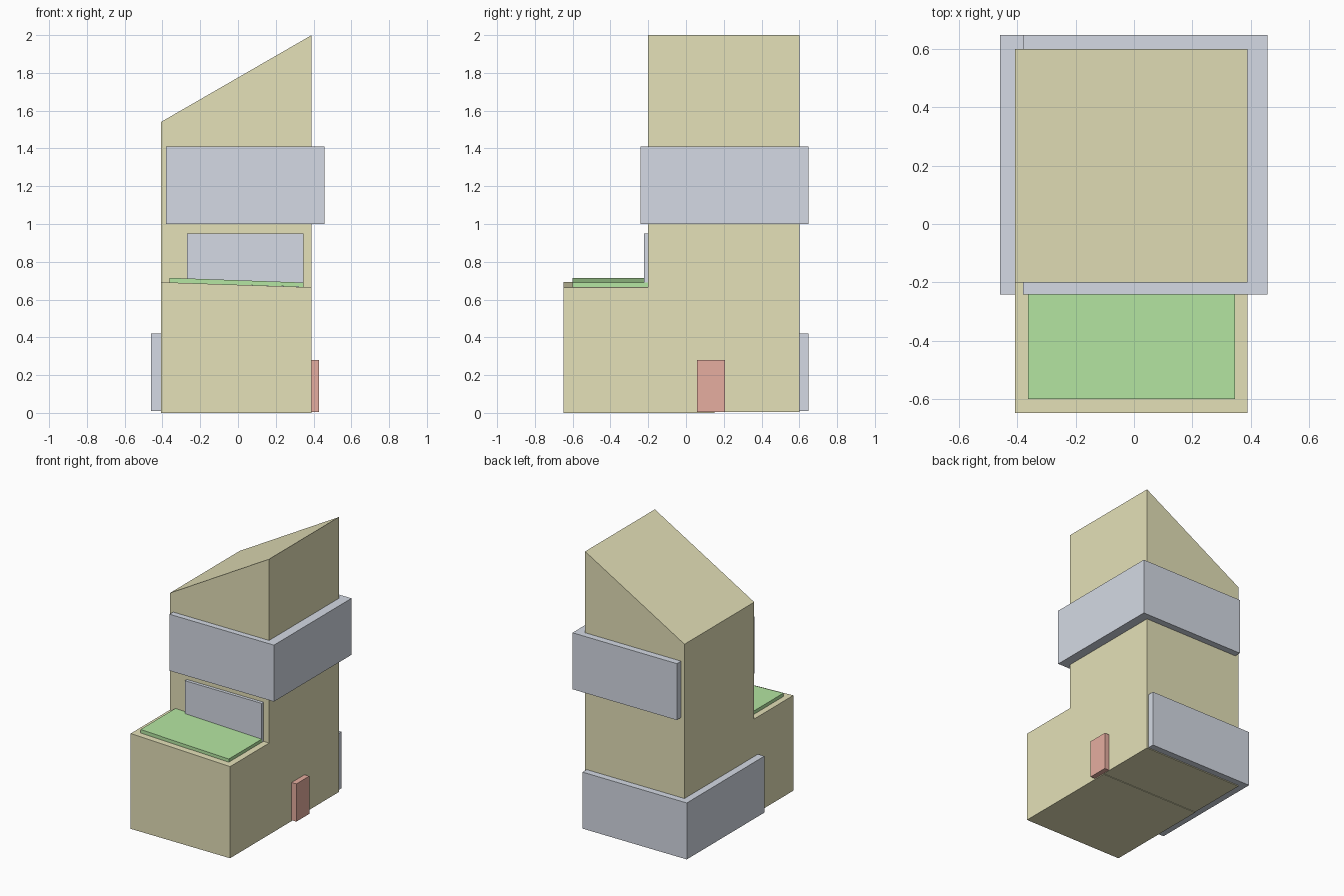
import bpy

if "Cube" in bpy.data.objects:
    bpy.data.objects.remove(bpy.data.objects["Cube"])


def material(name, color):
    m = bpy.data.materials.new(name)
    m.diffuse_color = (*color, 1.0)
    m.use_nodes = True
    m.node_tree.nodes["Principled BSDF"].inputs["Base Color"].default_value = m.diffuse_color
    return m


WALL = material("wall", (0.78, 0.75, 0.48))
GLASS = material("glass", (0.66, 0.70, 0.78))
GRASS = material("grass", (0.46, 0.79, 0.36))
RED = material("door_red", (0.79, 0.42, 0.35))


def slant_box(name, mat, x, y, bottom, top):
    """Box whose bottom and top heights are given at the left and right ends."""
    profile = [(x[0], bottom[0]), (x[1], bottom[1]), (x[1], top[1]), (x[0], top[0])]
    verts = [(px, py, pz) for py in y for px, pz in profile]
    faces = [(0, 1, 2, 3), (7, 6, 5, 4)]
    faces += [(i, i + 4, (i + 1) % 4 + 4, (i + 1) % 4) for i in range(4)]
    mesh = bpy.data.meshes.new(name)
    mesh.from_pydata(verts, [], faces)
    mesh.materials.append(mat)
    obj = bpy.data.objects.new(name, mesh)
    bpy.context.collection.objects.link(obj)
    return obj


def box(name, mat, x, y, z):
    return slant_box(name, mat, x, y, (z[0], z[0]), (z[1], z[1]))


WIDTH = (-0.408, 0.39)

# Tower with a single-pitch roof, and the lower front block set into it
slant_box("tower", WALL, WIDTH, (-0.2, 0.6), (0.004, 0.004), (1.54, 2.0))
slant_box("front_block", WALL, WIDTH, (-0.648, 0.15), (0, 0), (0.692, 0.665))

# Planted roof terrace
slant_box("roof_garden", GRASS, (-0.363, 0.346), (-0.6, -0.2), (0.69, 0.667), (0.715, 0.69))

# Wraparound corner windows pushed through the tower
box("upper_window", GLASS, (-0.38, 0.458), (-0.242, 0.648), (1.0, 1.41))
box("lower_window", GLASS, (-0.46, 0.378), (-0.242, 0.648), (0.01, 0.42))

# Terrace window and side door
box("terrace_window", GLASS, (-0.27, 0.346), (-0.223, -0.19), (0.665, 0.95))
box("door", RED, (0.36, 0.428), (0.058, 0.206), (0.006, 0.28))
